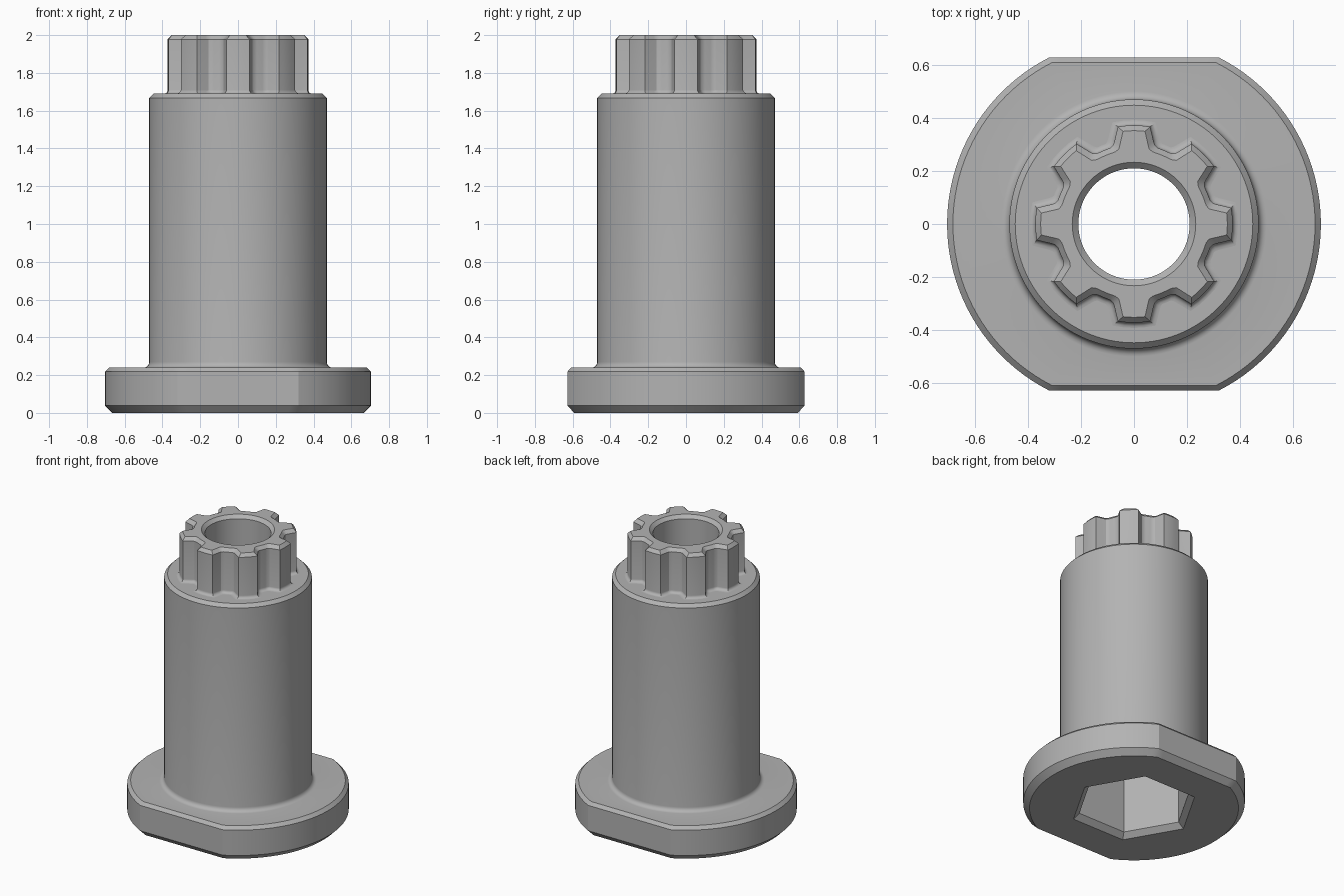
import bpy, bmesh
from math import sin, cos, radians, degrees, pi

cube = bpy.data.objects.get("Cube")
if cube:
    bpy.data.objects.remove(cube, do_unlink=True)

# Single steel-grey material
steel = bpy.data.materials.new("steel_grey")
steel.use_nodes = True
GREY = (0.45, 0.45, 0.45, 1)
steel.diffuse_color = GREY
steel.node_tree.nodes["Principled BSDF"].inputs["Base Color"].default_value = GREY

ANGLES = [3 * i for i in range(120)]


def polar(a, r):
    return r * cos(radians(a)), r * sin(radians(a))


def circle(r, angles=ANGLES):
    return [polar(a, r) for a in angles]


def flange(r):
    """Disc with two flats, front and back."""
    flat = r * sin(radians(63))
    return [polar(a, min(r, flat / max(abs(sin(radians(a))), 0.01))) for a in ANGLES]


def hexagon(corner):
    """Hexagon with corners on the x axis."""
    return [polar(a, corner * cos(pi / 6) / cos(radians(a % 60 - 30))) for a in ANGLES]


def gear(o=0.0):
    """Eight-tooth outline grown outward by o, as (angle, radius) pairs."""
    half = [(4.7, 0.372, 0.5), (9.4, 0.372, 1), (13.2, 0.322, 1),
            (14.6, 0.308, 1), (17, 0.301, 0.7), (19.5, 0.3, 0.3)]
    half = [(a + degrees(o / r) * 0.85 * k, r + o) for a, r, k in half]
    tooth = [(-a, r) for a, r in reversed(half)] + [(0, 0.372 + o)] + half + [(22.5, 0.3 + o)]
    return [(a + 45 * t, r) for t in range(8) for a, r in tooth]


def gear_ring(o):
    return [polar(a, r) for a, r in gear(o)]


def fillet(size, z, steps=5):
    """Concave fillet as (outward offset, height) pairs, from the floor up."""
    return [(size * (1 - sin(i / steps * pi / 2)), z + size * (1 - cos(i / steps * pi / 2)))
            for i in range(steps + 1)]


def loft(name, sections):
    bm = bmesh.new()
    rings = [[bm.verts.new((x, y, z)) for x, y in pts] for pts, z in sections]
    n = len(rings[0])
    for low, high in zip(rings, rings[1:]):
        for j in range(n):
            k = (j + 1) % n
            bm.faces.new((low[j], low[k], high[k], high[j]))
    mesh = bpy.data.meshes.new(name)
    bm.to_mesh(mesh)
    bm.free()
    mesh.materials.append(steel)
    obj = bpy.data.objects.new(name, mesh)
    bpy.context.collection.objects.link(obj)
    bpy.ops.object.select_all(action='DESELECT')
    obj.select_set(True)
    bpy.context.view_layer.objects.active = obj
    bpy.ops.object.shade_smooth_by_angle(angle=radians(25))
    return obj


SOCKET_TOP, BORE, SHOULDER, CHAMFER = 0.8, 0.21, 1.69, 0.022

# Hex socket, flange and barrel in one continuous skin
loft("flanged_barrel", [
    (circle(BORE), SOCKET_TOP),
    (hexagon(0.37), SOCKET_TOP),
    (hexagon(0.37), 0.035),
    (hexagon(0.41), 0),
    (flange(0.665), 0),
    (flange(0.705), 0.04),
    (flange(0.705), 0.24 - CHAMFER),
    (flange(0.705 - CHAMFER), 0.24),
    *[(circle(0.47 + o), z) for o, z in fillet(0.03, 0.24)],
    (circle(0.47), SHOULDER - CHAMFER),
    (circle(0.47 - CHAMFER), SHOULDER),
    (circle(0.27), SHOULDER),
])

# Splined end with its through bore
bore_angles = [a for a, r in gear()]
loft("splined_end", [
    *[(gear_ring(o), z) for o, z in fillet(0.02, SHOULDER)],
    (gear_ring(0), 2 - CHAMFER),
    (gear_ring(-0.02), 2),
    (circle(0.233, bore_angles), 2),
    (circle(BORE, bore_angles), 2 - CHAMFER),
    (circle(BORE, bore_angles), SOCKET_TOP),
])
